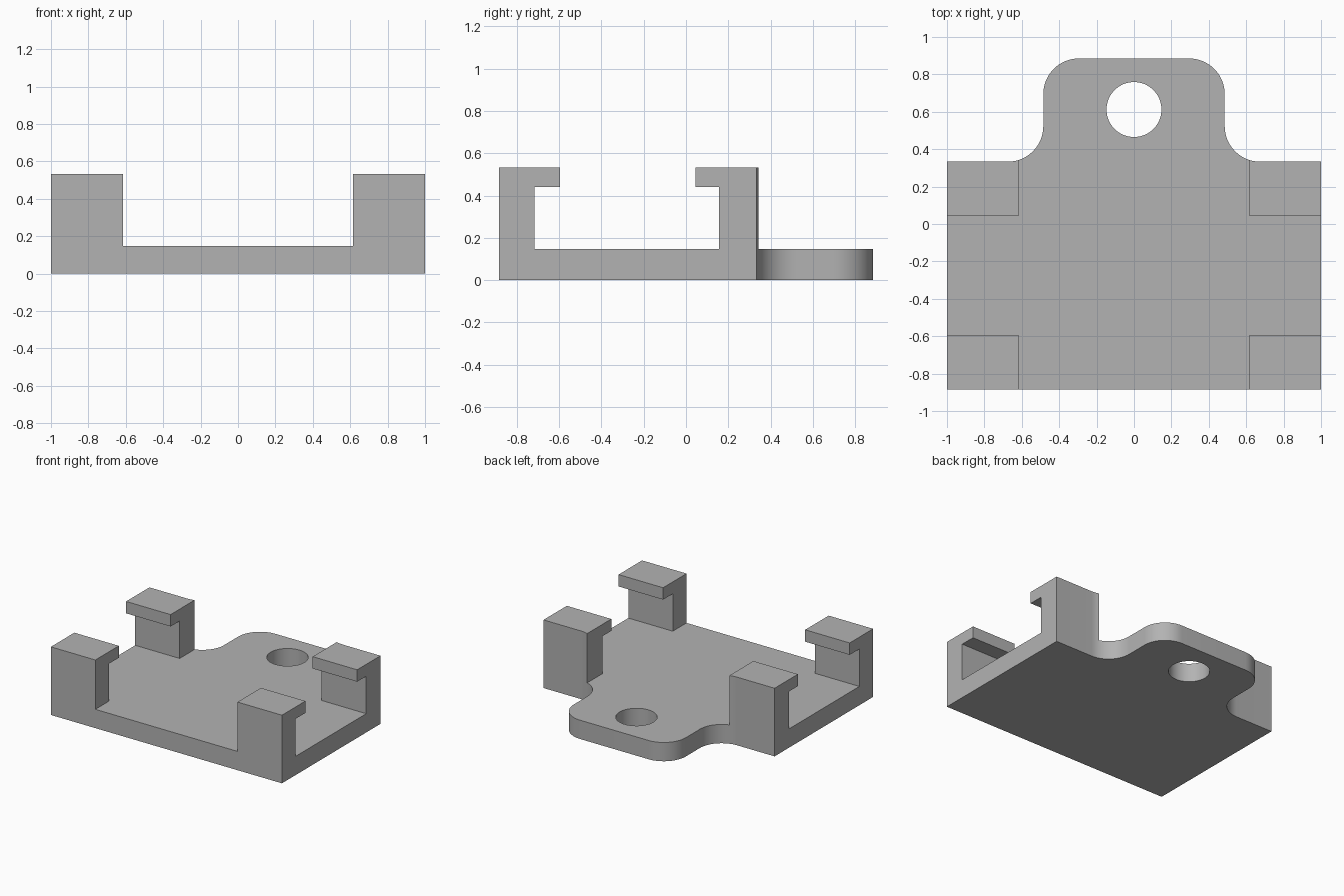
import bpy, bmesh, math

if "Cube" in bpy.data.objects:
    bpy.data.objects.remove(bpy.data.objects["Cube"])

TOP, FLOOR, LIP = 0.533, 0.147, 0.44
FRONT, BACK, TAB_END = -0.885, 0.333, 0.885
TAB_X, POST_X, R = 0.485, 0.615, 0.19

grey = bpy.data.materials.new("light grey")
grey.diffuse_color = (0.45, 0.45, 0.45, 1)
grey.use_nodes = True
grey.node_tree.nodes["Principled BSDF"].inputs["Base Color"].default_value = grey.diffuse_color


def prism(name, points, offset):
    """Extrude a closed polygon along an offset vector."""
    bm = bmesh.new()
    face = bm.faces.new([bm.verts.new(p) for p in points])
    ext = bmesh.ops.extrude_face_region(bm, geom=[face])
    verts = [v for v in ext["geom"] if isinstance(v, bmesh.types.BMVert)]
    bmesh.ops.translate(bm, vec=offset, verts=verts)
    bmesh.ops.recalc_face_normals(bm, faces=bm.faces)
    mesh = bpy.data.meshes.new(name)
    bm.to_mesh(mesh)
    bm.free()
    mesh.materials.append(grey)
    obj = bpy.data.objects.new(name, mesh)
    bpy.context.collection.objects.link(obj)
    return obj


def arc(cx, cy, r, start, end, n):
    return [(cx + r * math.cos(math.radians(start + (end - start) * i / n)),
             cy + r * math.sin(math.radians(start + (end - start) * i / n)))
            for i in range(n + 1)]


# Plate outline: rectangle with a filleted, round-cornered tab at the back
half = [(1, FRONT), (1, BACK)]
half += arc(TAB_X + R, BACK + R, R, 270, 180, 16)
half += arc(TAB_X - R, TAB_END - R, R, 0, 90, 16)
outline = half + [(-x, y) for x, y in reversed(half)]
bracket = prism("clip_bracket", [(x, y, 0) for x, y in outline], (0, 0, TOP))

# Opening between the left and right clips
side_gap = prism("side_gap_cutter",
                 [(-POST_X, -1.2, FLOOR), (POST_X, -1.2, FLOOR),
                  (POST_X, 1.2, FLOOR), (-POST_X, 1.2, FLOOR)], (0, 0, 1))

# Undercut channel that leaves the hooked lips
channel = [(-0.715, FLOOR), (0.157, FLOOR), (0.157, LIP), (0.045, LIP),
           (0.045, 1), (-0.595, 1), (-0.595, LIP), (-0.715, LIP)]
hook_channel = prism("hook_channel_cutter",
                     [(-1.2, y, z) for y, z in channel], (2.4, 0, 0))

# Mounting hole in the tab
hole = prism("hole_cutter",
             [(x, y, -0.2) for x, y in arc(0, 0.612, 0.147, 0, 360, 64)[:-1]],
             (0, 0, 1))

bpy.context.view_layer.objects.active = bracket
bracket.select_set(True)
for cutter in (side_gap, hook_channel, hole):
    mod = bracket.modifiers.new(cutter.name, 'BOOLEAN')
    mod.operation = 'DIFFERENCE'
    mod.solver = 'EXACT'
    mod.object = cutter
    bpy.ops.object.modifier_apply(modifier=mod.name)
    bpy.data.objects.remove(cutter)

bpy.ops.object.shade_smooth_by_angle(angle=math.radians(30))
